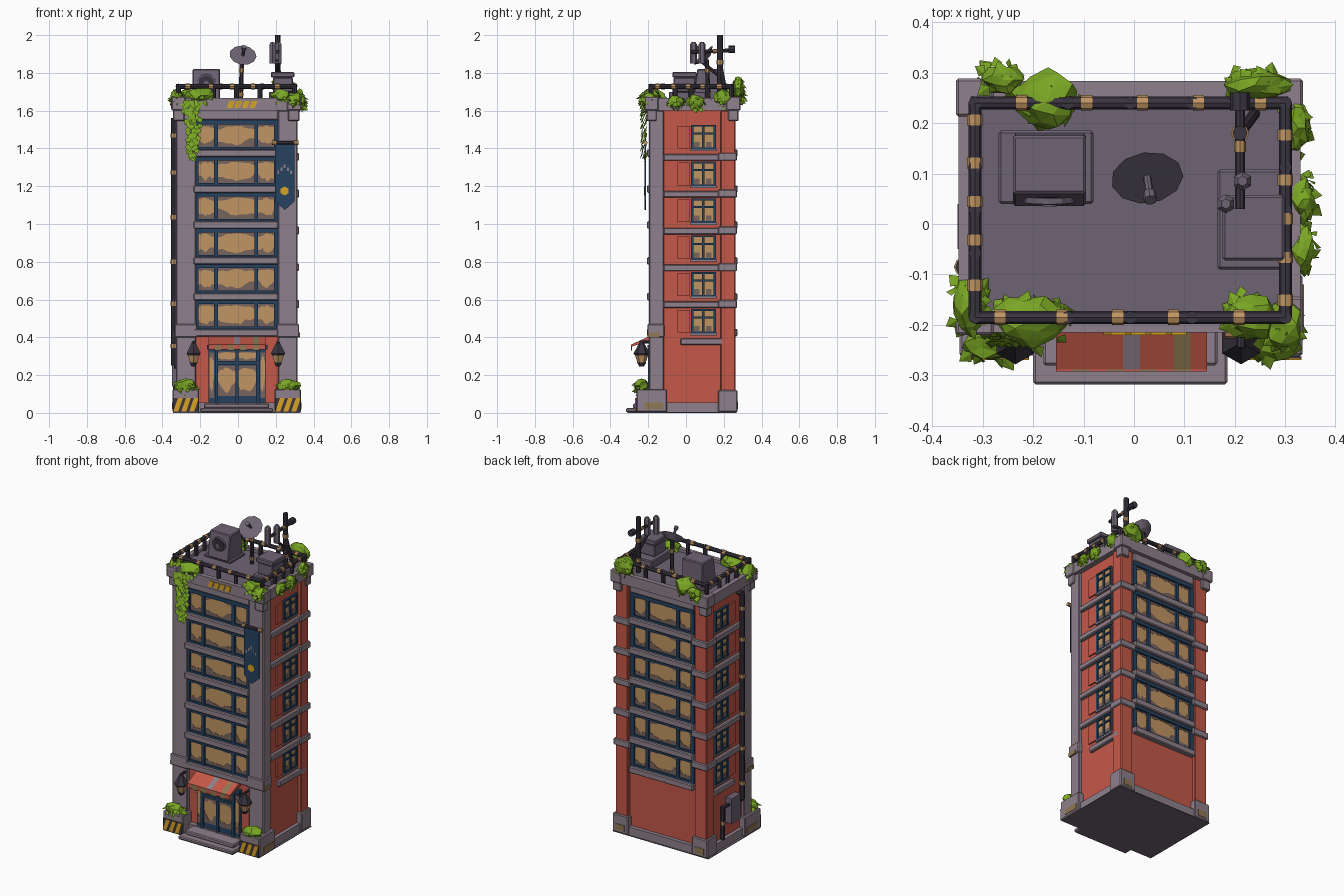
import bpy, bmesh, math, random
from mathutils import Vector, Matrix

random.seed(7)
if bpy.data.objects.get("Cube"):
    bpy.data.objects.remove(bpy.data.objects["Cube"], do_unlink=True)

SRGB = dict(concrete=(143, 129, 140), roof_grey=(110, 100, 116), red_brick=(196, 88, 72),
            navy_trim=(38, 66, 96), lit_glass=(192, 149, 98), taupe_shade=(118, 99, 95),
            dark_metal=(58, 53, 64), leaf_green=(122, 166, 36), hazard_yellow=(214, 162, 38),
            faded_olive=(144, 120, 84))
MATS = {}
for name, rgb in SRGB.items():
    col = [((c / 255 + 0.055) / 1.055) ** 2.4 for c in rgb] + [1]
    m = MATS[name] = bpy.data.materials.new(name)
    m.use_nodes = True
    m.diffuse_color = col
    m.node_tree.nodes["Principled BSDF"].inputs["Base Color"].default_value = col
    m.node_tree.nodes["Principled BSDF"].inputs["Roughness"].default_value = 0.9

parts = {}          # part name -> (bmesh, list of used colours)


def paint(part, mat, make):
    """Run make(bm) and give the new faces the colour mat."""
    bm, used = parts.setdefault(part, (bmesh.new(), []))
    if mat not in used:
        used.append(mat)
    old = set(bm.faces)
    make(bm)
    for f in bm.faces:
        if f not in old:
            f.material_index = used.index(mat)


def box(part, mat, x0, x1, y0, y1, z0, z1):
    size = Matrix.Diagonal((abs(x1 - x0), abs(y1 - y0), abs(z1 - z0), 1))
    place = Matrix.Translation(((x0 + x1) / 2, (y0 + y1) / 2, (z0 + z1) / 2))
    paint(part, mat, lambda bm: bmesh.ops.create_cube(bm, size=1, matrix=place @ size))


def rod(part, mat, a, b, r, r2=None, sides=8):
    a, b = Vector(a), Vector(b)
    turn = (b - a).to_track_quat('Z', 'Y').to_matrix().to_4x4()
    paint(part, mat, lambda bm: bmesh.ops.create_cone(
        bm, cap_ends=True, segments=sides, radius1=r, radius2=r if r2 is None else r2,
        depth=(b - a).length, matrix=Matrix.Translation((a + b) / 2) @ turn))


def prism(part, mat, pts, vec):
    def make(bm):
        lo = [bm.verts.new(p) for p in pts]
        hi = [bm.verts.new(Vector(p) + Vector(vec)) for p in pts]
        bm.faces.new(lo)
        bm.faces.new(hi[::-1])
        for i in range(len(pts)):
            j = (i + 1) % len(pts)
            bm.faces.new((lo[i], hi[i], hi[j], lo[j]))
    paint(part, mat, make)


def wrapped_rod(part, a, b, r, wraps):
    """Dark pipe with cloth wraps at the given fractions."""
    a, b = Vector(a), Vector(b)
    rod(part, "dark_metal", a, b, r)
    d = (b - a).normalized() * 0.011
    for t in wraps:
        p = a.lerp(b, t)
        rod(part, "lit_glass", p - d, p + d, r * 1.18)


def pane(part, x0, x1, y, s, z0, z1):
    """Lit glass with lumpy shade shapes, taller beside the frame."""
    box(part, "lit_glass", x0, x1, y, y + s * 0.002, z0, z1)
    n = 8
    for edge, way, high in ((z0, 1, 0.5), (z1, -1, 0.25)):
        pts = [(x0, y, edge), (x1, y, edge)]
        for i in range(n, -1, -1):
            lump = .35 + .65 * abs(2 * i / n - 1)
            h = (z1 - z0) * high * lump * random.uniform(0.45, 1)
            pts.append((x0 + (x1 - x0) * i / n, y, edge + way * h))
        prism(part, "taupe_shade", pts, (0, s * 0.004, 0))


CX, FLOORS, PITCH = -0.006, 6, 0.19

# Main block
box("brick_core", "red_brick", CX - .302, CX + .302, -.172, .238, .02, 1.61)


# Front and back window bands
def facade(side, s, y, pillar_mat):
    win = side + "_windows"
    for k in range(FLOORS):
        ledge = .41 + PITCH * k
        z0, z1 = ledge + .035, ledge + PITCH
        box(side + "_ledges", "concrete", -.235, .215, y, y + s * .034, ledge - .005, z0)
        for x0, x1 in ((-.22, -.125), (-.11, .09), (.105, .2)):
            pane(win, x0, x1, y, s, z0 + .01, z1 - .022)
        for x, w in ((-.223, .013), (-.117, .01), (.097, .01), (.203, .013)):
            box(win, "navy_trim", x - w, x + w, y, y + s * .016, z0, z1)
        box(win, "navy_trim", -.23, .21, y, y + s * .014, z0, z0 + .012)
        box(win, "navy_trim", -.23, .21, y, y + s * .018, z1 - .024, z1)
    box(side + "_ledges", "concrete", -.235, .215, y, y + s * .02, 1.55, 1.61)
    for e in (-1, 1):
        inner = CX + e * (.217 if s < 0 else .235)
        box(side + "_pillars", pillar_mat, inner, CX + e * .322,
            y - s * .055, y + s * .023, .05, 1.6)


facade("front", -1, -.172, "concrete")
facade("back", 1, .238, "red_brick")

# Pillar collars above the ground floor
for e in (-1, 1):
    box("pillar_collars", "concrete", CX + e * .21, CX + e * .33, -.115, -.205, .4, .47)


# Side walls: sills, windows, shutters, corner bands
def side_wall(name, e):
    x = CX + e * .302
    for k in range(FLOORS):
        z = .36 + .195 * k
        box(name + "_ledges", "concrete", x - e * .02, x + e * .02,
            -.12 if k else -.03, .235, z, z + .035)
        if k:
            box(name + "_ledges", "concrete", x - e * .085, x + e * .028, .17, .27, z, z + .042)
        w0, w1 = z + .065, z + .185
        box(name + "_windows", "concrete", x, x + e * .012, .02, .165, w0 - .014, w0)
        box(name + "_windows", "lit_glass", x, x + e * .004, .03, .155, w0, w1)
        for y in (.042, .105):
            box(name + "_windows", "taupe_shade", x, x + e * .006, y, y + .03, w0, w0 + .035)
        for y in (.033, .092, .152):
            box(name + "_windows", "navy_trim", x, x + e * .013, y - .006, y + .006, w0, w1)
        for v in (w0, w0 + .08, w1):
            box(name + "_windows", "navy_trim", x, x + e * .013, .027, .158, v - .005, v + .005)
        box(name + "_shutters", "red_brick", x, x + e * .009, -.045, .02, w0, w1)


side_wall("right_side", 1)
side_wall("left_side", -1)

# Plinth, dark underside, corner blocks and steps
BASE = .004
box("underside", "roof_grey", -.345, .33, -.26, .268, 0, BASE)
box("underside", "roof_grey", -.195, .18, -.31, -.2, 0, BASE)
box("plinth", "concrete", -.33, .318, -.2, .262, BASE, .055)
for e in (-1, 1):
    box("corner_blocks", "concrete", CX + e * .2, CX + e * .34, -.1, -.262, BASE, .125)
    box("corner_blocks", "concrete", CX + e * .225, CX + e * .335, .17, .272, BASE, .12)
    # Moss patches
    box("moss_patches", "faded_olive", CX + e * .338, CX + e * .343, -.22, -.12, .02, .055)
    box("moss_patches", "faded_olive", CX + e * .25, CX + e * .31, .27, .275, .02, .06)
    box("moss_patches", "faded_olive", CX + e * .328, CX + e * .333, -.2, -.14, .4, .425)
    # Hazard stripes
    left = CX + e * .27 - .068
    box("hazard_plates", "dark_metal", left, left + .136, -.262, -.266, .005, .08)
    for i in range(3):
        x = left + .002 + i * .042
        prism("hazard_plates", "hazard_yellow",
              [(x, -.264, .008), (x + .026, -.264, .008), (x + .05, -.264, .078),
               (x + .024, -.264, .078)], (0, -.005, 0))
box("steps", "concrete", -.2, .185, -.15, -.318, BASE, .025)
box("steps", "concrete", -.18, .165, -.15, -.28, .025, .05)

# Double door
box("door_frame", "navy_trim", -.155, .145, -.17, -.19, .05, .345)
for x0, x1 in ((-.105, -.012), (.002, .095)):
    pane("door_glass", x0, x1, -.19, -1, .09, .25)
    pane("door_glass", x0, x1, -.19, -1, .275, .325)
for x in (-.14, .13):
    pane("door_glass", x - .012, x + .012, -.19, -1, .08, .32)
for x in (-.115, -.005, .105):
    box("door_frame", "navy_trim", x - .008, x + .008, -.18, -.202, .05, .345)
box("door_frame", "navy_trim", -.12, .11, -.18, -.202, .255, .272)
box("door_frame", "navy_trim", -.165, .155, -.18, -.204, .335, .36)

# Striped awning
strips = 9
for i in range(strips):
    w = .3 / strips
    x = -.155 + i * w
    mat = "faded_olive" if i % 2 else "red_brick"
    slope = {4: "concrete", 7: "faded_olive"}.get(i, "red_brick")
    prism("awning", slope, [(x, -.18, .412), (x, -.29, .362), (x, -.29, .35),
                            (x, -.18, .385)], (w, 0, 0))
    drop = .335 - .006 * (i % 2)
    box("awning", mat, x, x + w, -.285, -.292, drop, .363)

# Wall lanterns
for x in (-.235, .212):
    rod("lanterns", "dark_metal", (x, -.18, .375), (x, -.245, .375), .008)
    rod("lanterns", "dark_metal", (x, -.235, .315), (x, -.235, .375), .043, .01, 6)
    rod("lanterns", "dark_metal", (x, -.235, .305), (x, -.235, .315), .036, .043, 6)
    rod("lanterns", "lit_glass", (x, -.235, .264), (x, -.235, .305), .021, .035, 6)
    rod("lanterns", "dark_metal", (x, -.235, .245), (x, -.235, .266), .012, .024, 6)

# Banner on a pole
prism("banner", "navy_trim", [(.195, -.212, 1.42), (.3, -.212, 1.42), (.3, -.212, 1.12),
                              (.248, -.212, 1.075), (.195, -.212, 1.12)], (0, -.007, 0))
wrapped_rod("banner_pole", (.185, -.215, 1.43), (.315, -.215, 1.43), .01, (.05, .95))
rod("banner_trim", "hazard_yellow", (.247, -.218, 1.175), (.247, -.222, 1.175), .024, sides=6)
for i in range(5):
    x = .208 + i * .017
    z = 1.28 + .016 * (1 - abs(i - 2))
    box("banner_trim", "concrete", x, x + .01, -.218, -.221, z, z + .02)

# Roof slab, parapet and corner caps
X0, X1, Y0, Y1 = -.348, .33, -.215, .283
box("roof_slab", "concrete", X0, X1, Y0, Y1, 1.6, 1.645)
box("roof_floor", "roof_grey", X0 + .03, X1 - .03, Y0 + .03, Y1 - .03, 1.64, 1.65)
for y in (Y0, Y1 - .03):
    box("parapet", "concrete", X0, X1, y, y + .03, 1.6, 1.668)
for x in (X0, X1 - .03):
    box("parapet", "concrete", x, x + .03, Y0, Y1, 1.6, 1.668)
for x, sx in ((X0 - .005, 1), (X1 + .005, -1)):
    for y, sy in ((Y0 - .005, 1), (Y1 + .005, -1)):
        box("corner_caps", "concrete", x, x + sx * .075, y, y + sy * .04, 1.6, 1.674)
        box("corner_caps", "concrete", x, x + sx * .035, y, y + sy * .075, 1.6, 1.674)
        box("corner_caps", "concrete", x + sx * .01, x + sx * .07, y + sy * .01,
            y + sy * .065, 1.545, 1.61)
for i in range(4):
    x = -.06 + i * .04
    prism("roof_stripes", "hazard_yellow", [(x, Y0, 1.615), (x + .03, Y0, 1.615),
          (x + .044, Y0, 1.652), (x + .014, Y0, 1.652)], (0, -.005, 0))

# Railing
corners = [(-.315, -.185), (.3, -.185), (.3, .24), (-.315, .24)]
for i, a in enumerate(corners):
    b = corners[(i + 1) % len(corners)]
    wrapped_rod("railing", (*a, 1.728), (*b, 1.728), .013, (.08, .28, .46, .64, .85))
    for t in (0, .3, .5, .7):
        p = Vector(a).lerp(Vector(b), t)
        rod("railing", "dark_metal", (*p, 1.64), (*p, 1.74), .013)

# Rooftop fan unit with sloping sides
box("fan_unit", "roof_grey", -.268, -.08, .04, .185, 1.65, 1.668)
prism("fan_unit", "roof_grey", [(-.24, .035, 1.66), (-.24, .06, 1.82), (-.24, .175, 1.82),
                                (-.24, .18, 1.66)], (.145, 0, 0))
for r, mat, d in ((.05, "roof_grey", .004), (.042, "dark_metal", .007), (.014, "roof_grey", .012)):
    rod("fan_grille", mat, (-.168, .055, 1.745), (-.168, .047 - d, 1.744), r, sides=12)

# Rooftop tank box
box("vent_box", "roof_grey", .165, .3, -.09, .108, 1.65, 1.7)
box("vent_box", "roof_grey", .185, .29, -.065, .05, 1.7, 1.775)
box("vent_box", "roof_grey", .175, .298, -.072, .057, 1.775, 1.805)

# Satellite dish
hub, aim = Vector((.025, .1, 1.885)), Vector((.1, -.7, .7)).normalized()
wrapped_rod("dish_post", (.015, .12, 1.64), (.02, .11, 1.87), .012, (.2, .75))
rod("dish", "roof_grey", hub - aim * .015, hub + aim * .012, .03, .072, 11)
rod("dish", "roof_grey", hub, hub + aim * .065, .008)
rod("dish", "roof_grey", hub + aim * .055, hub + aim * .075, .013)

# Antenna mast
wrapped_rod("antenna", (.21, .18, 1.64), (.21, .18, 2), .015, (.25, .6))
wrapped_rod("antenna", (.21, .03, 1.91), (.21, .255, 1.92), .01, (.55,))
rod("antenna", "dark_metal", (.21, .18, 1.78), (.21, .07, 1.87), .009)
rod("antenna", "dark_metal", (.24, .22, 1.64), (.21, .18, 1.85), .011)
for x, y in ((.182, .04), (.215, .085)):
    rod("antenna_panels", "roof_grey", (x, y, 1.85), (x, y, 1.95), .019, sides=6)
    rod("antenna_panels", "roof_grey", (x, y, 1.95), (x, y, 1.963), .019, .01, 6)
rod("antenna_panels", "dark_metal", (.21, .225, 1.925), (.21, .26, 1.925), .02)

# Drain pipes and meter box on the left-hand wall
wrapped_rod("drain_pipe", (-.338, -.085, .25), (-.338, -.085, 1.56), .016,
            (.08, .25, .42, .6, .78, .93))
for z in (.25, 1.56):
    rod("drain_pipe", "dark_metal", (-.34, -.085, z), (-.3, -.085, z), .016)
wrapped_rod("drain_pipe", (-.33, .1, .06), (-.33, .1, .27), .013, (.5,))
rod("drain_pipe", "dark_metal", (-.33, .1, .26), (-.33, 0, .26), .01)
box("meter_box", "roof_grey", -.3, -.35, -.05, .04, .14, .3)


# Foliage: leaves are folded kites whose faces look outward
def leaf(part, p, direction, out, size):
    d = direction.normalized()
    w = d.cross(out).normalized()
    sag = w.cross(d) * size * .12

    def make(bm):
        base, tip, l, r = [bm.verts.new(v) for v in (
            p, p + d * size, p + d * size * .45 + w * size * .42 - sag,
            p + d * size * .45 - w * size * .42 - sag)]
        bm.faces.new((base, l, tip))
        bm.faces.new((base, tip, r))
    paint(part, "leaf_green", make)


def bush(part, centre, radii, count=36):
    c, r = Vector(centre), Vector(radii)
    shape = Matrix.Translation(c) @ Matrix.Diagonal((*(r * .95), 1))

    def core(bm):
        for v in bmesh.ops.create_icosphere(bm, subdivisions=2, radius=1, matrix=shape)["verts"]:
            v.co = c + (v.co - c) * random.uniform(.8, 1.15)
    paint(part, "leaf_green", core)
    for _ in range(count):
        n = Vector([random.gauss(0, 1) for _ in range(3)]).normalized()
        side = Vector((random.uniform(-1, 1), random.uniform(-1, 1), -.8))
        leaf(part, c + n * r * .85, n * .2 + side * .7, n + Vector((0, 0, .3)),
             random.uniform(.026, .038))


for c, r in (((-.26, .285, 1.68), (.045, .03, .04)), ((-.17, .245, 1.69), (.065, .06, .06)),
             ((-.2, -.19, 1.68), (.085, .055, .04)), ((-.325, -.16, 1.67), (.035, .06, .045)),
             ((.23, -.185, 1.68), (.055, .05, .04)), ((.3, -.2, 1.66), (.04, .05, .04)),
             ((.24, .275, 1.72), (.07, .035, .065)), ((.325, .19, 1.67), (.025, .05, .045)),
             ((.335, .05, 1.65), (.025, .05, .04)), ((.335, -.05, 1.65), (.025, .045, .035))):
    bush("roof_foliage", c, r)
for x in (-.28, .265):
    bush("entrance_bushes", (x, -.235, .145), (.068, .04, .035), 45)
for _ in range(130):
    t = random.random() ** 1.3
    p = Vector((-.24 + random.uniform(-.05, .05) * (1 - .7 * t), -.205 - random.random() * .03,
                1.66 - .3 * t))
    leaf("hanging_vine", p, Vector((random.uniform(-.6, .6), -.35, -1)), Vector((0, -1, .3)), .036)

# Turn the collected parts into objects
CHISELLED = ("ledges", "pillars", "collars", "blocks", "caps", "slab", "steps", "unit", "vent_box")
for name, (bm, used) in parts.items():
    if used != ["leaf_green"]:
        bmesh.ops.recalc_face_normals(bm, faces=bm.faces[:])
    me = bpy.data.meshes.new(name)
    bm.to_mesh(me)
    bm.free()
    for mat in used:
        me.materials.append(MATS[mat])
    ob = bpy.data.objects.new(name, me)
    bpy.context.scene.collection.objects.link(ob)
    if name.endswith(CHISELLED):
        bev = ob.modifiers.new("worn_edges", 'BEVEL')
        bev.width, bev.segments = .005, 1
